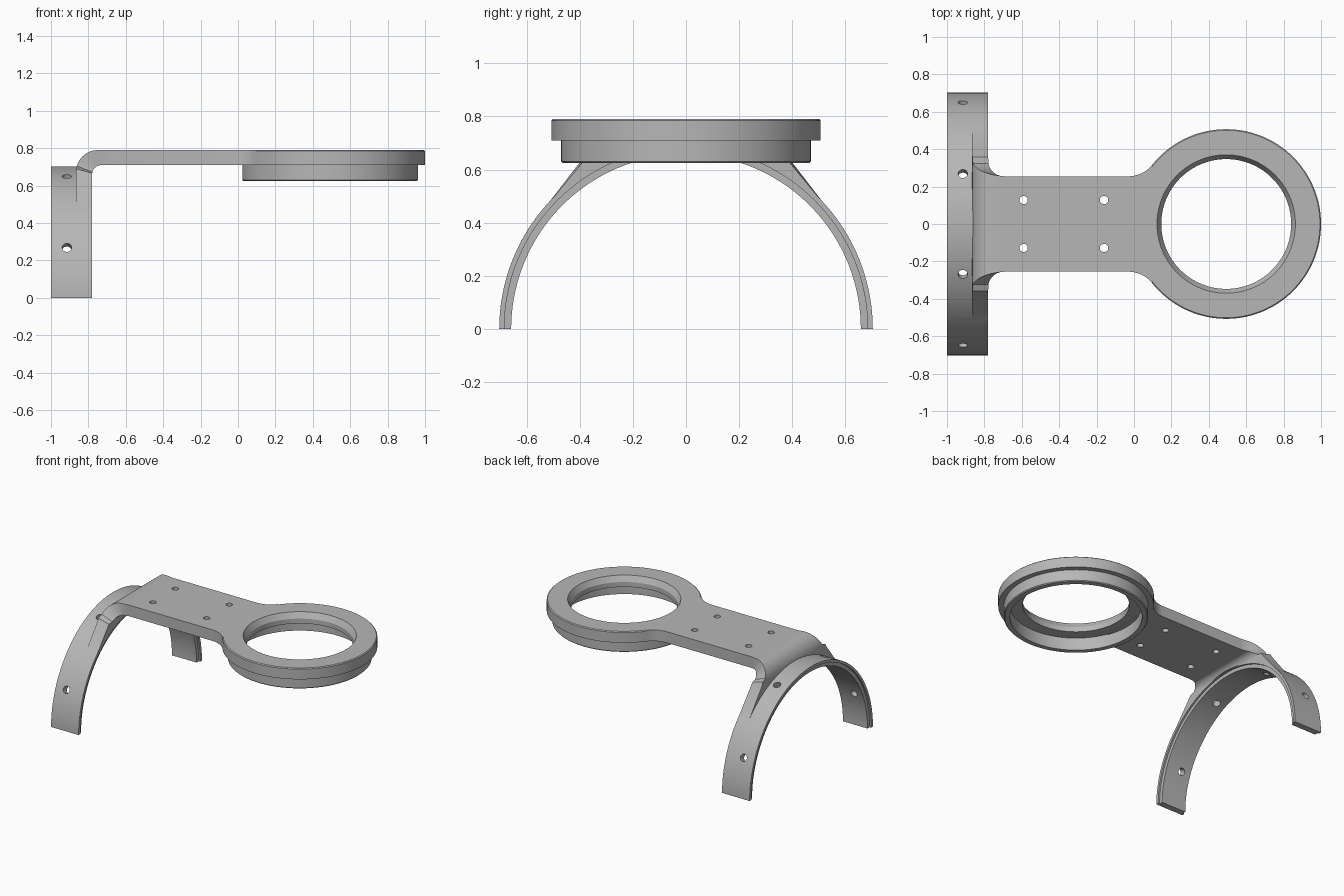
import bpy, bmesh
from math import sin, cos, pi, sqrt, radians
from mathutils import Matrix, Vector

if "Cube" in bpy.data.objects:
    bpy.data.objects.remove(bpy.data.objects["Cube"])

grey = bpy.data.materials.new("plain_grey")
grey.use_nodes = True
colour = (0.47, 0.47, 0.47, 1)
grey.diffuse_color = colour
grey.node_tree.nodes["Principled BSDF"].inputs["Base Color"].default_value = colour

TOP, UNDER = 0.79, 0.71          # plate surfaces
HALF = 0.255                     # plate half width
RING_X, RING_R = 0.493, 0.507
WALL_OUT, WALL_IN = -0.865, -0.78
ARCH_R = 0.703


def make_object(name, bm):
    bmesh.ops.recalc_face_normals(bm, faces=bm.faces[:])
    mesh = bpy.data.meshes.new(name)
    bm.to_mesh(mesh)
    bm.free()
    mesh.materials.append(grey)
    obj = bpy.data.objects.new(name, mesh)
    bpy.context.collection.objects.link(obj)
    return obj


def revolve(name, points, axis, angle, steps):
    """Spin a closed outline of 3D points about an axis through the origin."""
    bm = bmesh.new()
    verts = [bm.verts.new(p) for p in points]
    edges = [bm.edges.new((v, verts[i - 1])) for i, v in enumerate(verts)]
    bmesh.ops.spin(bm, geom=verts + edges, cent=(0, 0, 0), axis=axis,
                   angle=angle, steps=steps)
    bmesh.ops.remove_doubles(bm, verts=bm.verts[:], dist=1e-5)
    open_edges = [e for e in bm.edges if e.is_boundary]
    if open_edges:
        bmesh.ops.holes_fill(bm, edges=open_edges, sides=0)
    return make_object(name, bm)


def add_cylinder(bm, radius, depth, matrix, segments=32):
    bmesh.ops.create_cone(bm, cap_ends=True, segments=segments, radius1=radius,
                          radius2=radius, depth=depth, matrix=matrix)


def combine(target, other, operation):
    mod = target.modifiers.new(operation.lower(), 'BOOLEAN')
    mod.operation = operation
    mod.solver = 'EXACT'
    mod.object = other
    bpy.context.view_layer.objects.active = target
    bpy.ops.object.modifier_apply(modifier=mod.name)
    bpy.data.objects.remove(other)


# Half width of the strip: neck flare, corner fillet, then gusset tangent to the arch
def half_width(x, z):
    if x > -0.03:
        r = 0.162
        return HALF + r - sqrt(r * r - (x + 0.03) ** 2)
    slant = HALF + (TOP - z) / 1.21
    r = 0.085
    if x > WALL_IN + 0.001:
        dx = min(0, x - (WALL_IN + r))
        return min(slant, HALF + r - sqrt(r * r - dx * dx))
    return slant


# Bent plate: stations of (outer point, inner point) from the ring to the wall foot
stations = [((0.097 - 0.127 * i / 10, TOP), (0.097 - 0.127 * i / 10, UNDER))
            for i in range(11)]
R_OUT, R_IN = 0.115, 0.05
cx, cz = WALL_OUT + R_OUT, TOP - R_OUT
ix, iz = WALL_IN + R_IN, UNDER - R_IN
stations += [((ix + 0.035, TOP), (ix + 0.035, UNDER)),
             ((ix + 0.015, TOP), (ix + 0.015, UNDER))]
for i in range(13):
    a = pi / 2 + pi / 2 * i / 12
    stations.append(((cx + R_OUT * cos(a), cz + R_OUT * sin(a)),
                     (ix + R_IN * cos(a), iz + R_IN * sin(a))))
stations.append(((WALL_OUT, 0.445), (WALL_IN, 0.445)))

bm = bmesh.new()
previous = None
for (ox, oz), (nx, nz) in stations:
    w = half_width(nx, nz)
    loop = [bm.verts.new(p) for p in
            ((ox, -w, oz), (ox, w, oz), (nx, w, nz), (nx, -w, nz))]
    if previous is None:
        bm.faces.new(loop)
    else:
        for k in range(4):
            j = (k + 1) % 4
            bm.faces.new((previous[k], previous[j], loop[j], loop[k]))
    previous = loop
bm.faces.new(previous)
bracket = make_object("mounting_bracket", bm)

along_x = Matrix.Rotation(pi / 2, 4, 'Y')

# Clear the wall below the arch
bm = bmesh.new()
add_cylinder(bm, 0.686, 0.6, Matrix.Translation((-0.9, 0, 0)) @ along_x, 192)
combine(bracket, make_object("arch_clearance", bm), 'DIFFERENCE')

# Half-round arch with a stepped inner layer
step = 0.012
arch_outline = [(-1, ARCH_R), (WALL_IN, ARCH_R), (WALL_IN, 0.684),
                (WALL_IN - step, 0.684), (WALL_IN - step, 0.658),
                (step - 1, 0.658), (step - 1, 0.684), (-1, 0.684)]
arch = revolve("arch", [(x, r, 0) for x, r in arch_outline], (1, 0, 0), pi, 96)
combine(bracket, arch, 'UNION')

# Two-tier ring with a bevelled opening and a recess underneath
c = 0.006
ring_outline = [(0.37, TOP), (RING_R - c, TOP), (RING_R, TOP - c),
                (RING_R, UNDER), (0.47, UNDER), (0.47, 0.625 + c),
                (0.47 - c, 0.625), (0.43, 0.625), (0.43, 0.715),
                (0.347, 0.715), (0.347, 0.75)]
ring = revolve("ring", [(r, 0, z) for r, z in ring_outline], (0, 0, 1), 2 * pi, 128)
ring.data.transform(Matrix.Translation((RING_X, 0, 0)))
combine(bracket, ring, 'UNION')

# Screw holes through the plate and radially through the arch
bm = bmesh.new()
for x in (-0.59, -0.16):
    for y in (-0.128, 0.128):
        add_cylinder(bm, 0.022, 0.3, Matrix.Translation((x, y, 0.75)))
for angle in (22.5, 67.5, 112.5, 157.5):
    a = radians(angle)
    out = Vector((0, cos(a), sin(a)))
    turn = out.to_track_quat('Z', 'X').to_matrix().to_4x4()
    add_cylinder(bm, 0.025, 0.2, Matrix.Translation(Vector((-0.915, 0, 0)) + out * 0.69) @ turn)
combine(bracket, make_object("screw_holes", bm), 'DIFFERENCE')

# Smooth the curved surfaces, keep the edges crisp
bpy.ops.object.select_all(action='DESELECT')
bracket.select_set(True)
bpy.context.view_layer.objects.active = bracket
bpy.ops.object.shade_smooth_by_angle(angle=radians(25))
